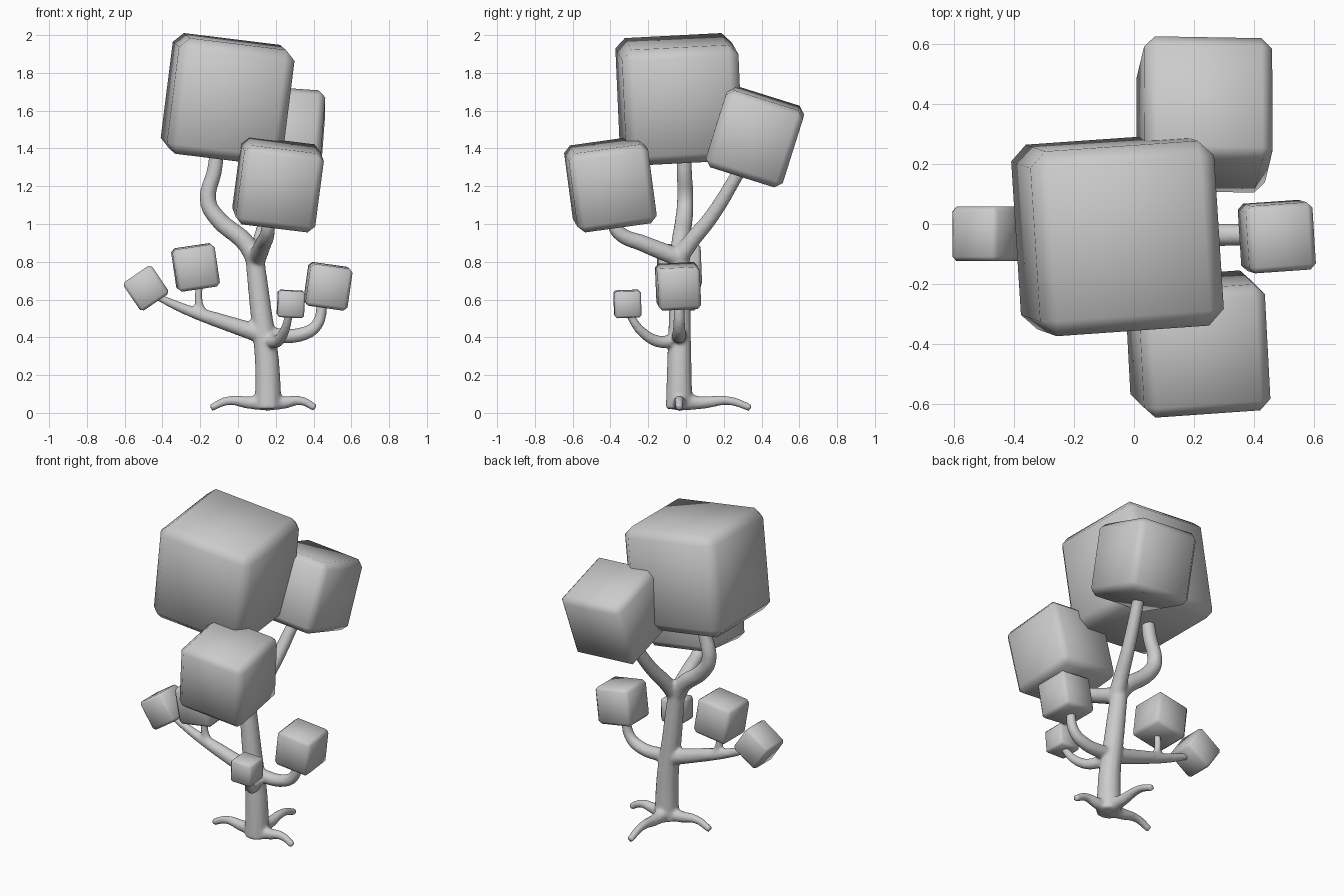
import bpy
from math import radians, sin, cos

if "Cube" in bpy.data.objects:
    bpy.data.objects.remove(bpy.data.objects["Cube"])


def block(name, centre, size, tilt):
    """Foliage cube with chamfered edges and soft shading."""
    bpy.ops.mesh.primitive_cube_add(size=size, location=centre,
                                    rotation=[radians(a) for a in tilt])
    obj = bpy.context.object
    obj.name = name
    bevel = obj.modifiers.new("bevel", 'BEVEL')
    bevel.width = size * 0.085
    bevel.segments = 1
    bpy.ops.object.shade_smooth()


block("foliage_top", (-0.055, -0.037, 1.66), 0.618, (3, 7, 4))
block("foliage_back", (0.235, 0.365, 1.463), 0.428, (-17.5, 4, -1))
block("foliage_front", (0.212, -0.4, 1.21), 0.425, (8, 7, 4))
block("foliage_right", (0.476, -0.042, 0.67), 0.225, (3, 8, 4))
block("foliage_tiny", (0.28, -0.31, 0.577), 0.142, (2, 3, 2))
block("foliage_left", (-0.225, -0.035, 0.77), 0.226, (2, -8.5, 2))
block("foliage_far_left", (-0.487, -0.033, 0.66), 0.182, (0, -34, 0))

curve = bpy.data.curves.new("trunk_and_branches", 'CURVE')
curve.dimensions = '3D'
curve.bevel_depth = 1.0
curve.bevel_resolution = 4
curve.resolution_u = 6
curve.use_fill_caps = True
AXIS_Y = -0.036


def limb(x, heading, r0, r1, path, power=1):
    """Tapered limb in a vertical plane; path holds (reach, height) steps."""
    a = radians(heading)
    spline = curve.splines.new('BEZIER')
    spline.bezier_points.add(len(path) - 1)
    for i, (p, (d, z)) in enumerate(zip(spline.bezier_points, path)):
        t = i / (len(path) - 1)
        p.co = (x + d * cos(a), AXIS_Y + d * sin(a), z)
        p.radius = r1 + (r0 - r1) * (1 - t) ** power
        p.handle_left_type = p.handle_right_type = 'AUTO'


# Trunk
limb(0.16, 175, 0.072, 0.05, [(0, 0.02), (0.007, 0.28), (0.04, 0.55), (0.075, 0.85)])
# Upper limbs: top, front, back
limb(0.10, 173, 0.053, 0.038, [(0, 0.8), (0.06, 0.9), (0.21, 1.03), (0.26, 1.12),
                               (0.225, 1.29), (0.21, 1.42)])
limb(0.10, -80, 0.05, 0.034, [(0, 0.82), (0.19, 0.895), (0.325, 0.955), (0.366, 1.04)])
limb(0.10, 72, 0.05, 0.035, [(0, 0.82), (0.06, 0.9), (0.18, 1.04), (0.348, 1.3)])
# Lower limbs: left with its twig, right, small front
limb(0.14, 180, 0.05, 0.018, [(0, 0.41), (0.26, 0.495), (0.41, 0.545), (0.6, 0.63)])
limb(-0.18, 180, 0.027, 0.018, [(0, 0.52), (0.025, 0.57), (0.025, 0.69)])
limb(0.15, 0, 0.042, 0.027, [(0, 0.41), (0.2, 0.42), (0.27, 0.47), (0.297, 0.59)])
limb(0.16, -67, 0.04, 0.02, [(0, 0.4), (0.1, 0.375), (0.215, 0.43), (0.303, 0.55)])
# Roots share one profile: left, right, back
for heading, reach in ((180, 0.305), (0, 0.25), (91, 0.38)):
    profile = [(0, 0.065), (0.27, 0.054), (0.7, 0.064), (1, 0.026)]
    limb(0.16, heading, 0.055, 0.02, [(d * reach, z) for d, z in profile], 2)

wood = bpy.data.objects.new("trunk_and_branches", curve)
bpy.context.collection.objects.link(wood)
bpy.ops.object.select_all(action='DESELECT')
wood.select_set(True)
bpy.context.view_layer.objects.active = wood
bpy.ops.object.convert(target='MESH')
wood = bpy.context.object

# Fuse the limbs into one smooth skin
remesh = wood.modifiers.new("fuse", 'REMESH')
remesh.mode = 'VOXEL'
remesh.voxel_size = 0.009
remesh.use_smooth_shade = True
smooth = wood.modifiers.new("soften", 'SMOOTH')
smooth.factor = 0.5
smooth.iterations = 8
bpy.ops.object.shade_smooth()
